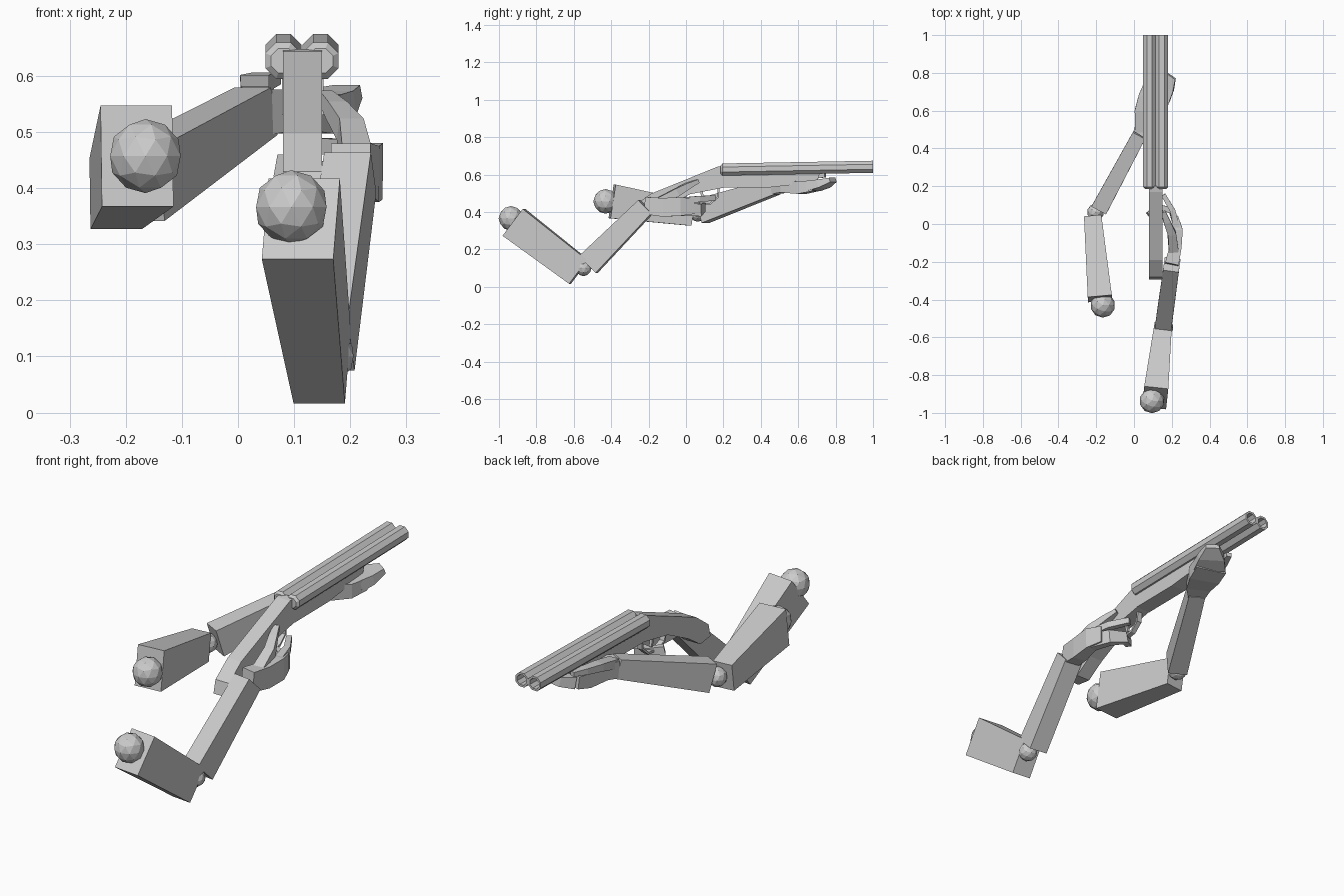
import bpy, bmesh, math
from mathutils import Vector

grey = bpy.data.materials.new("plain_grey")
grey.diffuse_color = (0.6, 0.6, 0.6, 1)


def finish(name, bm):
    bmesh.ops.recalc_face_normals(bm, faces=bm.faces)
    me = bpy.data.meshes.new(name)
    bm.to_mesh(me)
    bm.free()
    me.materials.append(grey)
    ob = bpy.data.objects.new(name, me)
    bpy.context.collection.objects.link(ob)
    return ob


def loft(name, stations):
    """Boxy limb through stations (x, y, z, half width, half height)."""
    bm = bmesh.new()
    pts = [Vector(s[:3]) for s in stations]
    rings = []
    for i, s in enumerate(stations):
        d = (pts[min(i + 1, len(pts) - 1)] - pts[max(i - 1, 0)]).normalized()
        side = d.cross(Vector((0, 0, 1))).normalized()
        up = side.cross(d)
        rings.append([bm.verts.new(pts[i] + side * s[3] * a + up * s[4] * b)
                      for a, b in ((-1, -1), (1, -1), (1, 1), (-1, 1))])
    for r, q in zip(rings, rings[1:]):
        for k in range(4):
            bm.faces.new((r[k], r[(k + 1) % 4], q[(k + 1) % 4], q[k]))
    bm.faces.new(rings[0])
    bm.faces.new(rings[-1])
    return finish(name, bm)


def extrude_profile(name, profile, x0, x1):
    """Side profile (y, z) extruded across x."""
    bm = bmesh.new()
    a = [bm.verts.new((x0, y, z)) for y, z in profile]
    b = [bm.verts.new((x1, y, z)) for y, z in profile]
    n = len(a)
    for i in range(n):
        bm.faces.new((a[i], a[(i + 1) % n], b[(i + 1) % n], b[i]))
    bm.faces.new(a)
    bm.faces.new(b)
    return finish(name, bm)


def ball(name, loc, r):
    bm = bmesh.new()
    bmesh.ops.create_icosphere(bm, subdivisions=2, radius=r)
    bmesh.ops.translate(bm, verts=bm.verts, vec=loc)
    return finish(name, bm)


def barrel(name, x):
    """Eight-sided tube with an open muzzle and a closed, chamfered rear."""
    bm = bmesh.new()
    rings = []
    for y, r in ((0.185, 0.024), (0.195, 0.035), (1.0, 0.035), (1.0, 0.025), (0.85, 0.025)):
        zc = 0.627 + (y - 0.19) * 0.015 / 0.81
        rings.append([bm.verts.new((x + r * math.cos(t), y, zc + r * math.sin(t)))
                      for t in [math.pi / 8 + k * math.pi / 4 for k in range(8)]])
    for r, q in zip(rings, rings[1:]):
        for k in range(8):
            bm.faces.new((r[k], r[(k + 1) % 8], q[(k + 1) % 8], q[k]))
    bm.faces.new(rings[0])
    bm.faces.new(rings[-1])
    return finish(name, bm)


# Gun: barrels, stock, fore-end, trigger and guard
barrel("left_barrel", 0.081)
barrel("right_barrel", 0.147)
extrude_profile("stock", [(0.2, 0.648), (0.17, 0.643), (-0.19, 0.497), (-0.28, 0.43), (-0.295, 0.37),
                          (-0.22, 0.36), (-0.13, 0.42), (0.02, 0.495), (0.2, 0.53)], 0.08, 0.15)
extrude_profile("fore_end", [(0.2, 0.62), (0.2, 0.53), (0.45, 0.532), (0.7, 0.56), (0.72, 0.62)], 0.078, 0.152)
guard = [(0.0, 0.485), (0.01, 0.455), (0.06, 0.435), (0.13, 0.445), (0.17, 0.48), (0.175, 0.525)]
loft("trigger_guard", [(0.115, y, z, 0.012, 0.005) for y, z in guard])
loft("trigger", [(0.115, 0.08, 0.515, 0.006, 0.008), (0.115, 0.095, 0.46, 0.006, 0.005)])

# Right arm
ball("right_shoulder", (0.095, -0.936, 0.366), 0.066)
loft("right_upper_arm", [(0.112, -0.92, 0.345, 0.064, 0.09), (0.15, -0.572, 0.08, 0.046, 0.08)])
ball("right_elbow", (0.165, -0.548, 0.1), 0.043)
loft("right_forearm", [(0.158, -0.522, 0.12, 0.044, 0.064), (0.2, -0.215, 0.428, 0.042, 0.05)])
loft("right_palm", [(0.2, -0.215, 0.435, 0.036, 0.045), (0.22, -0.12, 0.425, 0.032, 0.05),
                    (0.232, -0.03, 0.43, 0.026, 0.05), (0.215, 0.04, 0.43, 0.018, 0.04)])
loft("right_fingers", [(0.228, -0.02, 0.415, 0.018, 0.035), (0.2, 0.07, 0.41, 0.016, 0.033),
                       (0.13, 0.09, 0.425, 0.015, 0.025), (0.075, 0.05, 0.44, 0.014, 0.02)])
loft("right_index_finger", [(0.225, -0.02, 0.46, 0.018, 0.018), (0.205, 0.07, 0.47, 0.014, 0.016),
                            (0.155, 0.155, 0.475, 0.012, 0.014)])
loft("right_thumb", [(0.21, -0.14, 0.455, 0.026, 0.025), (0.2, -0.05, 0.505, 0.022, 0.022),
                     (0.175, 0.01, 0.54, 0.018, 0.016), (0.155, 0.065, 0.565, 0.012, 0.01)])

# Left arm
ball("left_shoulder", (-0.165, -0.43, 0.457), 0.066)
loft("left_upper_arm", [(-0.18, -0.395, 0.457, 0.064, 0.091), (-0.218, 0.035, 0.39, 0.046, 0.064)])
ball("left_elbow", (-0.203, 0.063, 0.393), 0.045)
loft("left_forearm", [(-0.178, 0.088, 0.405, 0.044, 0.066), (0.032, 0.478, 0.537, 0.037, 0.044)])
loft("left_palm", [(0.03, 0.474, 0.536, 0.037, 0.04), (0.065, 0.53, 0.54, 0.055, 0.035),
                   (0.105, 0.62, 0.53, 0.07, 0.033), (0.125, 0.69, 0.54, 0.072, 0.028)])
loft("left_fingers", [(0.125, 0.68, 0.54, 0.072, 0.027), (0.16, 0.735, 0.552, 0.058, 0.022),
                      (0.195, 0.785, 0.572, 0.03, 0.012)])
loft("left_thumb", [(0.03, 0.49, 0.56, 0.025, 0.022), (0.03, 0.6, 0.585, 0.026, 0.017),
                    (0.045, 0.68, 0.592, 0.02, 0.014), (0.065, 0.745, 0.595, 0.012, 0.01)])
